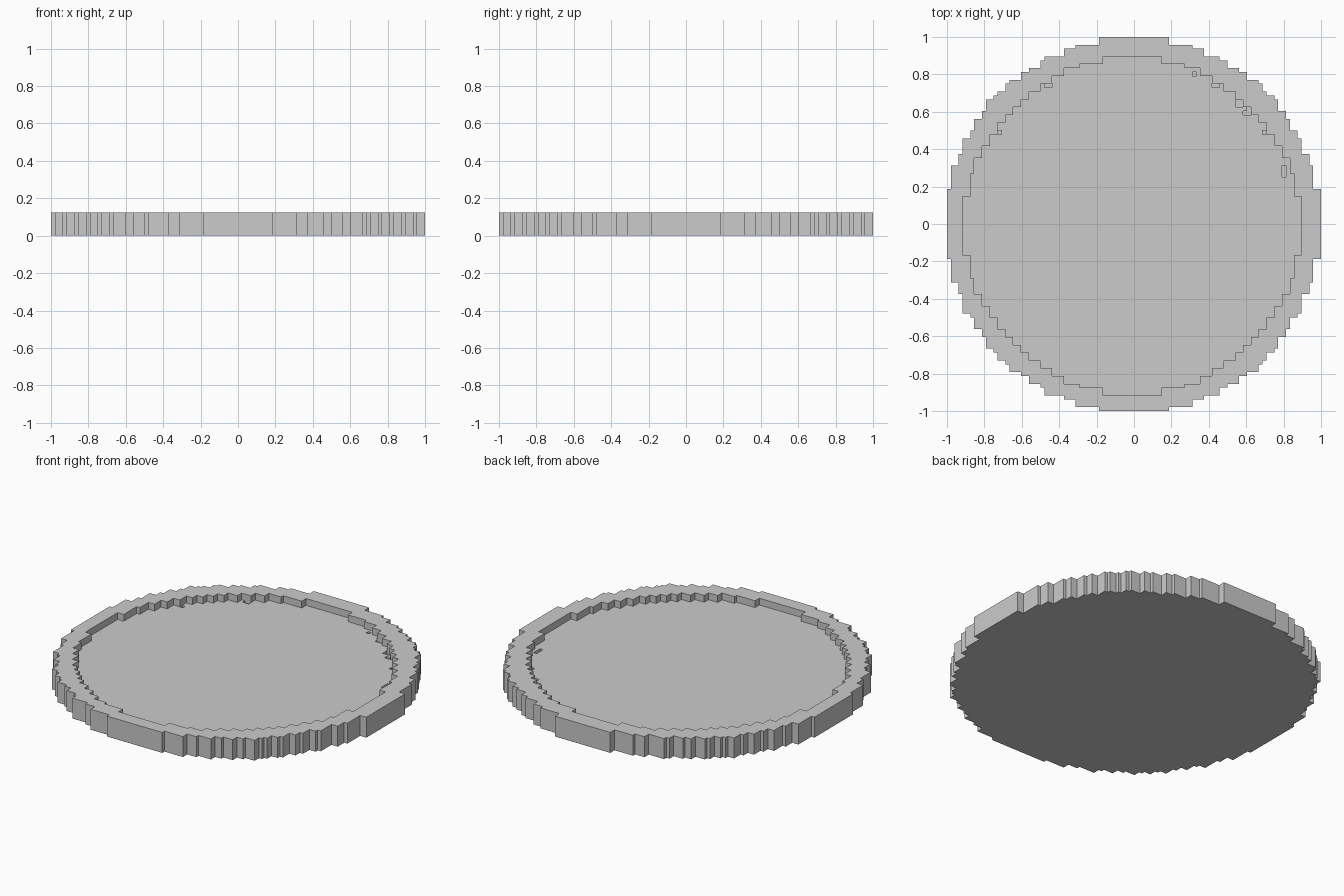
import bpy
import bmesh

cube = bpy.data.objects.get("Cube")
if cube:
    bpy.data.objects.remove(cube, do_unlink=True)

HALF = 48            # cells from the centre to the outer edge
CELL = 1 / HALF
FULL, FLOOR, PIT = 6, 4, 3   # heights in cells

# Stepped outlines: each list is read forwards on x and backwards on y
OUTER_POS = [48, 46, 45, 43, 42, 40, 39, 37, 36, 34, 33, 32, 29, 27, 24, 22, 18, 15, 9]
OUTER_NEG = [48, 47, 45, 44, 42, 41, 39, 38, 36, 35, 33, 32, 29, 27, 24, 23, 18, 15, 9]
INNER_POS = [43, 41, 40, 38, 36, 34, 32, 30, 28, 26, 23, 20, 17, 13, 7]
INNER_NEG = [step + 1 for step in INNER_POS]

# Small pits in the floor: x, y, width, depth in cells
PITS = [(15, 38, 1, 1), (20, 35, 2, 1), (-23, 35, 2, 1), (-35, 23, 1, 1),
        (33, 23, 1, 1), (38, 12, 1, 3), (26, 30, 2, 2), (28, 28, 2, 1), (29, 29, 1, 1)]


def inside(x, y, pos, neg):
    """True when the cell centre lies within the stepped outline."""
    xs = pos if x > 0 else neg
    ys = pos if y > 0 else neg
    return any(abs(x) < a and abs(y) < b for a, b in zip(xs, reversed(ys)))


def height(i, j):
    """Height in cells of the column whose lower corner is (i, j)."""
    x, y = i + 0.5, j + 0.5
    if not inside(x, y, OUTER_POS, OUTER_NEG):
        return 0
    if not inside(x, y, INNER_POS, INNER_NEG):
        return FULL
    if any(px < x < px + w and py < y < py + d for px, py, w, d in PITS):
        return PIT
    return FLOOR


def build_tray():
    bm = bmesh.new()
    corners = {}

    def face(points):
        verts = []
        for p in points:
            if p not in corners:
                corners[p] = bm.verts.new([c * CELL for c in p])
            verts.append(corners[p])
        bm.faces.new(verts)

    cells = range(-HALF, HALF)
    tops = {(i, j): height(i, j) for i in cells for j in cells}
    for (i, j), top in tops.items():
        if not top:
            continue
        ring = [(i, j), (i + 1, j), (i + 1, j + 1), (i, j + 1)]
        # Top and underside
        face([(x, y, top) for x, y in ring])
        face([(x, y, 0) for x, y in reversed(ring)])
        # Walls down to each lower neighbour
        for k, (di, dj) in enumerate([(0, -1), (1, 0), (0, 1), (-1, 0)]):
            low = tops.get((i + di, j + dj), 0)
            a, b = ring[k], ring[(k + 1) % 4]
            for z in range(low, top):
                face([(*a, z), (*b, z), (*b, z + 1), (*a, z + 1)])

    # Merge the coplanar cells into clean flat faces
    bmesh.ops.dissolve_limit(bm, angle_limit=0.01, verts=bm.verts, edges=bm.edges)
    mesh = bpy.data.meshes.new("round_tray")
    bm.to_mesh(mesh)
    bm.free()
    return mesh


# Single grey material
grey = bpy.data.materials.new("light_grey")
grey.use_nodes = True
colour = (0.6, 0.6, 0.6, 1)
grey.diffuse_color = colour
grey.node_tree.nodes["Principled BSDF"].inputs["Base Color"].default_value = colour

tray = bpy.data.objects.new("round_tray", build_tray())
tray.data.materials.append(grey)
bpy.context.collection.objects.link(tray)
